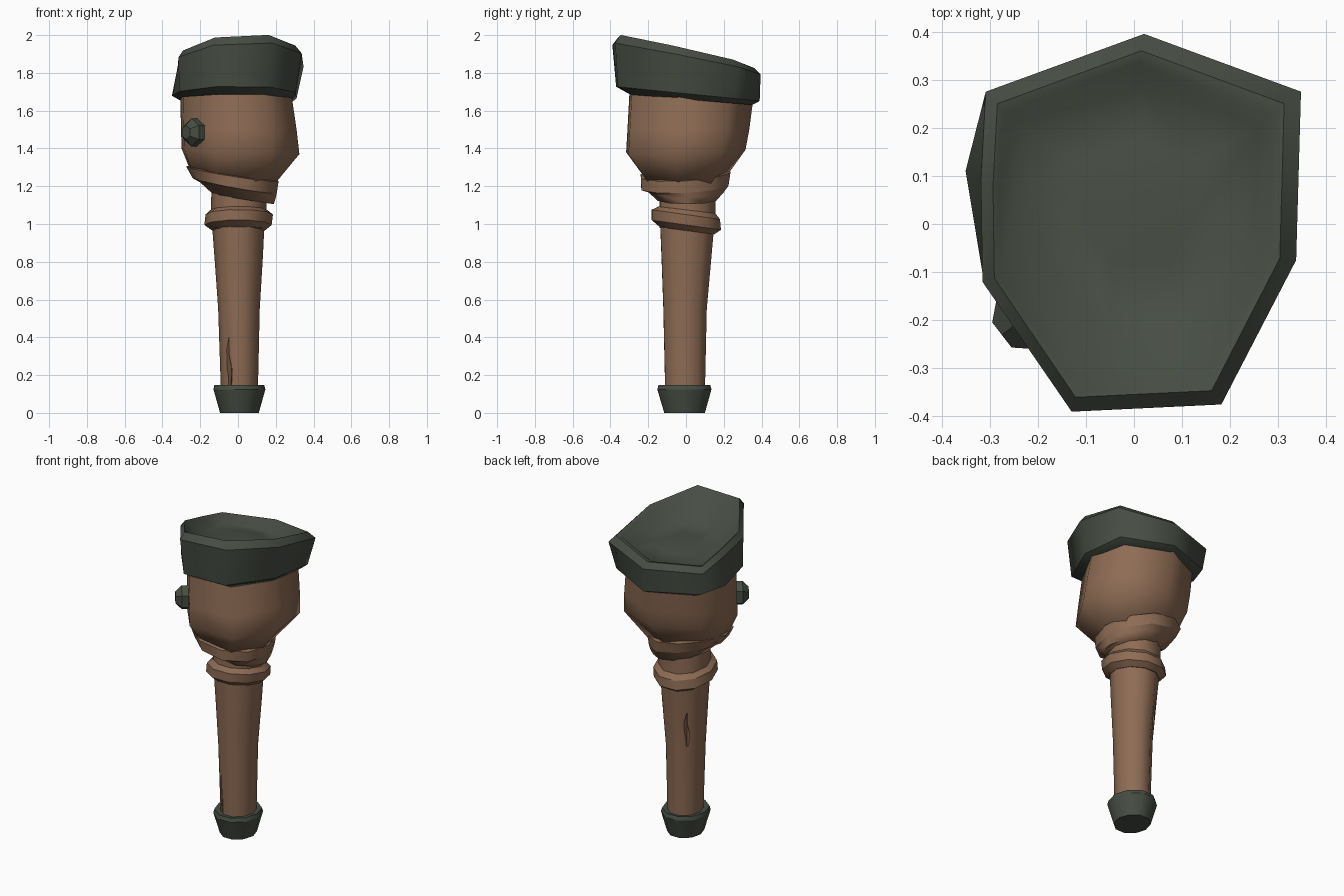
import bpy, bmesh, math
from mathutils import Vector

if "Cube" in bpy.data.objects:
    bpy.data.objects.remove(bpy.data.objects["Cube"])


def material(name, rgb):
    m = bpy.data.materials.new(name)
    m.diffuse_color = (*rgb, 1)
    m.use_nodes = True
    m.node_tree.nodes["Principled BSDF"].inputs["Base Color"].default_value = m.diffuse_color
    return m


WOOD = material("brown wood", (0.27, 0.15, 0.09))
IRON = material("dark green metal", (0.062, 0.075, 0.057))

# Uneven outlines, clockwise from the back
RIM = [(0.02, 0.395), (0.345, 0.275), (0.335, -0.075), (0.18, -0.375),
       (-0.13, -0.39), (-0.315, -0.12), (-0.318, 0.09), (-0.308, 0.275)]
HEM = [(0.02, 0.39), (0.305, 0.25), (0.30, -0.07), (0.16, -0.36),
       (-0.12, -0.37), (-0.312, -0.12), (-0.35, 0.11), (-0.288, 0.265)]
CUP = [(0.02, 0.395), (0.305, 0.245), (0.335, -0.075), (0.18, -0.375),
       (-0.13, -0.39), (-0.31, -0.13), (-0.325, 0.08), (-0.26, 0.24)]
ROUND = [(math.sin(i * math.tau / 10 + 0.3), math.cos(i * math.tau / 10 + 0.3))
         for i in range(10)]


def ring(outline, x0, x1, y0, y1, z, tx=0.0, ty=0.0):
    """Fit an outline to the given bounds on a plane tilted by tx and ty."""
    xs, ys = [p[0] for p in outline], [p[1] for p in outline]
    pts = []
    for px, py in outline:
        x = x0 + (px - min(xs)) / (max(xs) - min(xs)) * (x1 - x0)
        y = y0 + (py - min(ys)) / (max(ys) - min(ys)) * (y1 - y0)
        pts.append((x, y, z + tx * x + ty * y))
    return pts


def smooth(ob, angle):
    bpy.ops.object.select_all(action='DESELECT')
    ob.select_set(True)
    bpy.context.view_layer.objects.active = ob
    bpy.ops.object.shade_smooth_by_angle(angle=math.radians(angle))


def loft(name, rings, mat, angle=40, tip=None, sharp=()):
    """Skin rings from bottom to top; tip closes the last ring as a fan.
    The rings listed in sharp keep a crisp edge."""
    bm = bmesh.new()
    rows = [[bm.verts.new(p) for p in r] for r in rings]
    n = len(rows[0])
    for a, b in zip(rows, rows[1:]):
        for i in range(n):
            j = (i + 1) % n
            bm.faces.new((a[i], b[i], b[j], a[j]))
    bm.faces.new(rows[0])
    if tip:
        c = bm.verts.new(tip)
        for i in range(n):
            bm.faces.new((rows[-1][i], c, rows[-1][(i + 1) % n]))
    else:
        bm.faces.new(rows[-1][::-1])
    bmesh.ops.recalc_face_normals(bm, faces=bm.faces)
    me = bpy.data.meshes.new(name)
    bm.to_mesh(me)
    bm.free()
    ob = bpy.data.objects.new(name, me)
    bpy.context.collection.objects.link(ob)
    me.materials.append(mat)
    smooth(ob, angle)
    for e in me.edges:
        a, b = (v // n for v in e.vertices)
        if a == b and a in sharp:
            e.use_edge_sharp = True
    return ob


# Metal foot
loft("foot_cap", [
    ring(ROUND, -0.095, 0.11, -0.115, 0.10, 0),
    ring(ROUND, -0.13, 0.145, -0.152, 0.135, 0.125),
    ring(ROUND, -0.125, 0.138, -0.145, 0.128, 0.148),
    ring(ROUND, -0.085, 0.10, -0.105, 0.095, 0.14)], IRON, 45, sharp=(1, 2))

# Tapered shaft and neck
shaft = loft("shaft", [
    ring(ROUND, -0.09, 0.105, -0.11, 0.10, 0.10),
    ring(ROUND, -0.105, 0.115, -0.12, 0.11, 0.55),
    ring(ROUND, -0.125, 0.132, -0.13, 0.135, 0.83),
    ring(ROUND, -0.138, 0.14, -0.137, 0.15, 1.0)], WOOD)
loft("neck", [
    ring(ROUND, -0.145, 0.15, -0.14, 0.155, 0.98),
    ring(ROUND, -0.14, 0.15, -0.14, 0.155, 1.22)], WOOD)

# Lower turned ring, tilted down to the back
loft("lower_ring", [
    ring(ROUND, -0.135, 0.14, -0.137, 0.15, 0.965, 0, -0.13),
    ring(ROUND, -0.178, 0.178, -0.182, 0.185, 0.995, 0, -0.14),
    ring(ROUND, -0.172, 0.185, -0.182, 0.18, 1.05, 0, -0.14),
    ring(ROUND, -0.145, 0.155, -0.145, 0.155, 1.075, 0, -0.12)],
    WOOD, 60, sharp=(0, 1, 2, 3))

# Upper collar, tilted down to the right
loft("upper_collar", [
    ring(ROUND, -0.13, 0.19, -0.15, 0.16, 1.135, -0.16),
    ring(ROUND, -0.20, 0.20, -0.20, 0.20, 1.18, -0.20),
    ring(ROUND, -0.24, 0.205, -0.238, 0.225, 1.20, -0.18, 0.05),
    ring(ROUND, -0.275, 0.215, -0.24, 0.235, 1.262, -0.16, 0.06),
    ring(ROUND, -0.23, 0.18, -0.19, 0.19, 1.272, -0.16, 0.06)],
    WOOD, 75, sharp=(2, 3))

# Wooden cup
loft("cup", [
    ring(CUP, -0.245, 0.18, -0.195, 0.205, 1.225, -0.16, 0.05),
    ring(CUP, -0.298, 0.325, -0.317, 0.315, 1.385, -0.04, 0.03),
    ring(CUP, -0.302, 0.31, -0.31, 0.335, 1.50),
    ring(CUP, -0.305, 0.285, -0.30, 0.355, 1.67, 0, -0.05)], WOOD, 75)

# Metal cuff; its shallow hollow has a domed floor meeting the front wall in a crease
crease = [(0.02, 0.28, 1.785), (0.26, 0.20, 1.79), (0.25, -0.04, 1.82),
          (0.11, -0.23, 1.835), (-0.05, -0.23, 1.835), (-0.18, -0.09, 1.82),
          (-0.23, 0.08, 1.80), (-0.25, 0.21, 1.79)]
loft("cuff", [
    ring(HEM, -0.30, 0.28, -0.295, 0.35, 1.66, 0, -0.085),
    ring(HEM, -0.35, 0.31, -0.37, 0.39, 1.69, 0, -0.10),
    ring(RIM, -0.318, 0.347, -0.39, 0.395, 1.873, 0.045, -0.205),
    ring(RIM, -0.293, 0.312, -0.36, 0.36, 1.91, 0.06, -0.235),
    ring(RIM, -0.28, 0.29, -0.345, 0.335, 1.90, 0.06, -0.235),
    crease,
    ring(RIM, -0.11, 0.13, -0.09, 0.17, 1.825, 0, -0.06)],
    IRON, 75, (0.0, 0.04, 1.83), sharp=(1, 2, 3))

# Rivet on the front left of the cup
rivet = loft("rivet", [
    [(r * math.sin(i * math.tau / 6), r * math.cos(i * math.tau / 6), z)
     for i in range(6)] for r, z in ((0.074, -0.05), (0.074, 0.015), (0.038, 0.05))],
    IRON, 20)
rivet.location = (-0.235, -0.2, 1.485)
rivet.rotation_euler = Vector((-0.79, -0.61, 0)).to_track_quat('Z', 'Y').to_euler()


# Cracks carved in the shaft
def crack(name, angle, radius, z0, z1, width):
    d = Vector((math.cos(angle), math.sin(angle), 0))
    s = Vector((-d.y, d.x, 0))
    rows = []
    for z, w in ((z0, width * 0.4), (z0 + (z1 - z0) * 0.4, width), (z1, 0.002)):
        up = Vector((0, 0, z))
        rows.append([d * (radius - 0.025) + up,
                     d * (radius + 0.04) + s * w + up,
                     d * (radius + 0.04) - s * w + up])
    cutter = loft(name, rows, WOOD)
    mod = shaft.modifiers.new(name, 'BOOLEAN')
    mod.operation = 'DIFFERENCE'
    mod.solver = 'EXACT'
    mod.object = cutter
    bpy.context.view_layer.objects.active = shaft
    bpy.ops.object.modifier_apply(modifier=name)
    bpy.data.objects.remove(cutter)


crack("front_crack_cutter", math.radians(244), 0.105, 0.12, 0.40, 0.04)
crack("back_crack_cutter", math.radians(128), 0.115, 0.58, 0.80, 0.04)
smooth(shaft, 40)
